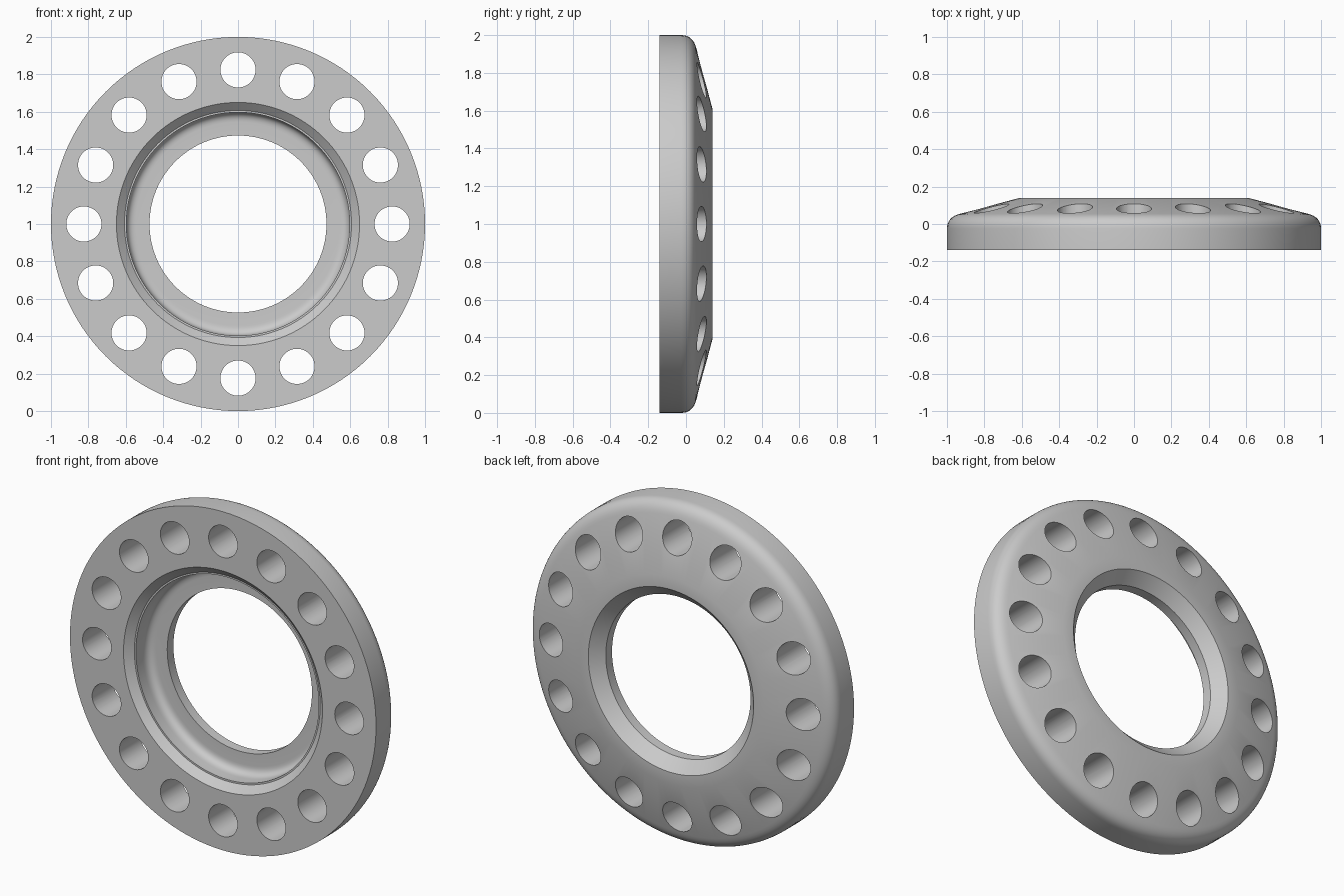
import bpy, bmesh, math
from mathutils import Matrix, Vector

cube = bpy.data.objects.get("Cube")
if cube:
    bpy.data.objects.remove(cube, do_unlink=True)

SEGMENTS = 128
HOLES = 16
CENTRE = Vector((0, 0, 1))

grey = bpy.data.materials.new("plain_grey")
grey.use_nodes = True
colour = (0.6, 0.6, 0.6, 1)
grey.diffuse_color = colour
grey.node_tree.nodes["Principled BSDF"].inputs["Base Color"].default_value = colour


def bend(start, corner, end, steps=8):
    """Rounded corner between two profile points."""
    a, b, c = Vector(start), Vector(corner), Vector(end)
    return [tuple(a * (1 - t) ** 2 + b * 2 * t * (1 - t) + c * t * t)
            for t in (i / steps for i in range(steps + 1))]


def new_object(name, bm):
    bmesh.ops.recalc_face_normals(bm, faces=bm.faces)
    mesh = bpy.data.meshes.new(name)
    bm.to_mesh(mesh)
    bm.free()
    mesh.materials.append(grey)
    obj = bpy.data.objects.new(name, mesh)
    bpy.context.collection.objects.link(obj)
    return obj


# Closed ring section as (radius, depth): front face, rim, sloped back, bore, seat
profile = [(0.65, -0.14), (1.0, -0.14)]
profile += bend((1.0, -0.025), (1.0, 0.037), (0.93, 0.055))
profile += [(0.61, 0.14), (0.54, 0.14), (0.473, 0.073), (0.473, 0.015)]
profile += bend((0.545, 0.015), (0.597, 0.015), (0.597, -0.04))
profile += [(0.597, -0.10), (0.607, -0.10)]

bm = bmesh.new()
rings = []
for i in range(SEGMENTS):
    a = math.tau * i / SEGMENTS
    rings.append([bm.verts.new((r * math.cos(a), y, 1 + r * math.sin(a)))
                  for r, y in profile])
for i in range(SEGMENTS):
    here, there = rings[i], rings[(i + 1) % SEGMENTS]
    for j in range(len(profile)):
        k = (j + 1) % len(profile)
        bm.faces.new((here[j], here[k], there[k], there[j]))
ring = new_object("flange_ring", bm)

# Cutters for the circle of bolt holes
bm = bmesh.new()
for i in range(HOLES):
    a = math.tau * i / HOLES
    place = CENTRE + 0.824 * Vector((math.cos(a), 0, math.sin(a)))
    bmesh.ops.create_cone(bm, cap_ends=True, segments=48, radius1=0.094,
                          radius2=0.094, depth=0.6,
                          matrix=Matrix.Translation(place) @ Matrix.Rotation(math.pi / 2, 4, "X"))
cutter = new_object("bolt_hole_cutter", bm)
cutter.hide_render = True

cut = ring.modifiers.new("bolt_holes", "BOOLEAN")
cut.operation = "DIFFERENCE"
cut.solver = "EXACT"
cut.object = cutter

# Apply the cut, remove the helper and smooth the round surfaces
bpy.ops.object.select_all(action="DESELECT")
ring.select_set(True)
bpy.context.view_layer.objects.active = ring
bpy.ops.object.modifier_apply(modifier=cut.name)
bpy.data.objects.remove(cutter, do_unlink=True)
bpy.ops.object.shade_smooth_by_angle(angle=math.radians(30))
